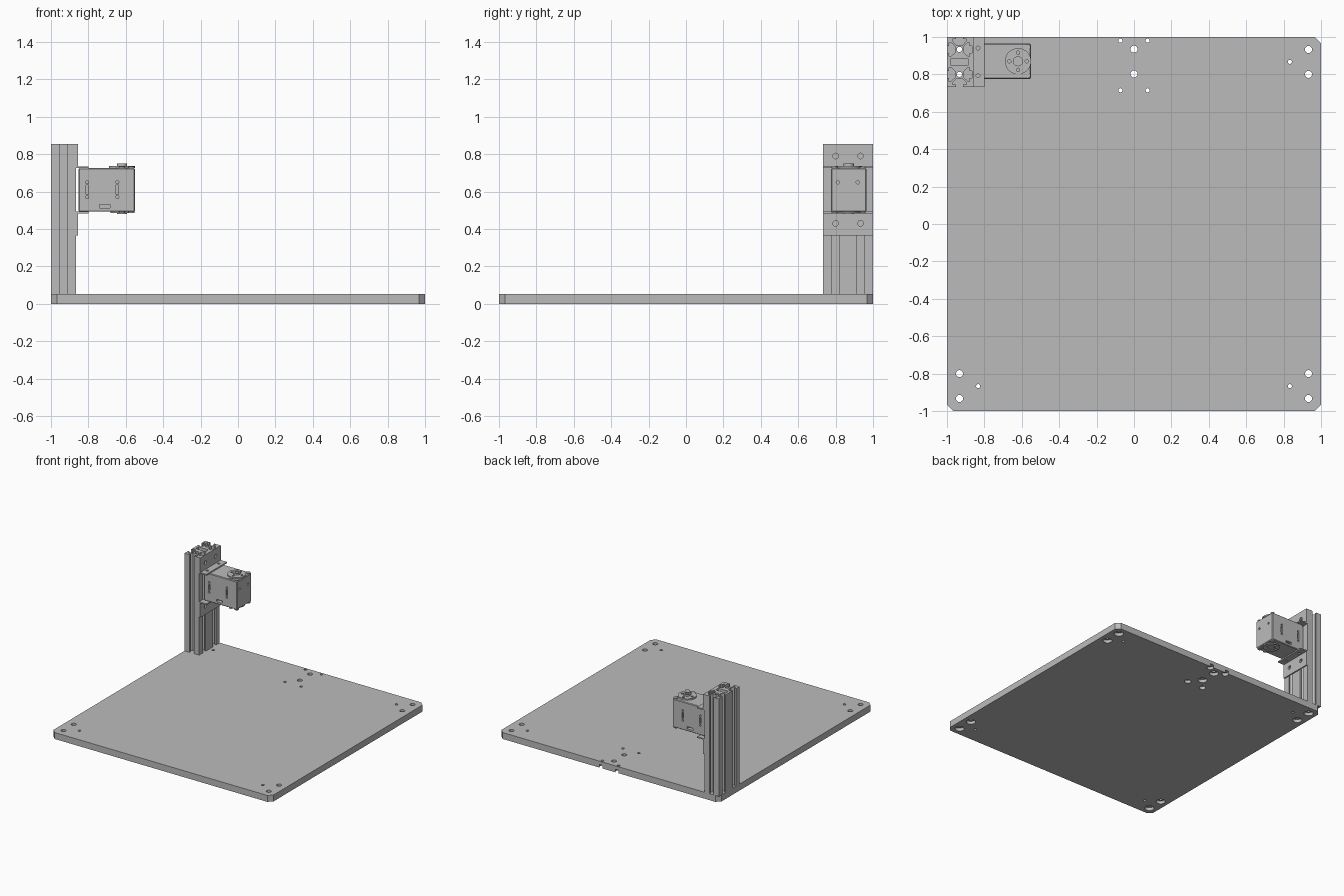
import bpy, bmesh, math
from mathutils import Matrix, Vector

default = bpy.data.objects.get("Cube")
if default:
    bpy.data.objects.remove(default, do_unlink=True)

grey = bpy.data.materials.new("plain grey")
grey.use_nodes = True
GREY = (0.5, 0.5, 0.5, 1)
grey.diffuse_color = GREY
for node in grey.node_tree.nodes:
    if node.type == 'BSDF_PRINCIPLED':
        node.inputs["Base Color"].default_value = GREY


def finish(name, bm):
    bmesh.ops.recalc_face_normals(bm, faces=bm.faces)
    mesh = bpy.data.meshes.new(name)
    bm.to_mesh(mesh)
    bm.free()
    mesh.materials.append(grey)
    ob = bpy.data.objects.new(name, mesh)
    bpy.context.collection.objects.link(ob)
    return ob


def prism(name, outline, z0, z1):
    bm = bmesh.new()
    face = bm.faces.new([bm.verts.new((x, y, z0)) for x, y in outline])
    ext = bmesh.ops.extrude_face_region(bm, geom=[face])
    top = [v for v in ext["geom"] if isinstance(v, bmesh.types.BMVert)]
    bmesh.ops.translate(bm, verts=top, vec=(0, 0, z1 - z0))
    return finish(name, bm)


def add_box(bm, lo, hi):
    lo, hi = Vector(lo), Vector(hi)
    m = Matrix.Translation((lo + hi) / 2) @ Matrix.Diagonal((*(hi - lo), 1))
    bmesh.ops.create_cube(bm, size=1, matrix=m)


def add_cyl(bm, centre, r, length, axis='Z', sides=24):
    turn = {'Z': Matrix(), 'X': Matrix.Rotation(math.pi / 2, 4, 'Y'),
            'Y': Matrix.Rotation(math.pi / 2, 4, 'X')}[axis]
    bmesh.ops.create_cone(bm, cap_ends=True, segments=sides, radius1=r, radius2=r,
                          depth=length, matrix=Matrix.Translation(centre) @ turn)


def activate(ob):
    bpy.ops.object.select_all(action='DESELECT')
    ob.select_set(True)
    bpy.context.view_layer.objects.active = ob


def cut(ob, bm):
    cutter = finish("cutter", bm)
    cutter.hide_render = True
    mod = ob.modifiers.new("cut", 'BOOLEAN')
    mod.operation, mod.solver, mod.object = 'DIFFERENCE', 'EXACT', cutter
    activate(ob)
    bpy.ops.object.modifier_apply(modifier=mod.name)
    bpy.data.objects.remove(cutter, do_unlink=True)


def smooth(ob):
    activate(ob)
    bpy.ops.object.shade_smooth_by_angle(angle=math.radians(30))


# Base plate with clipped corners
T, C = 0.053, 0.967
base = prism("base_plate", [(-C, -1), (C, -1), (1, -C), (1, C),
                            (C, 1), (-C, 1), (-1, C), (-1, -C)], 0, T)

# Bolt holes with counterbores underneath
big = [(0, 0.935), (0, 0.802)]
small = [(sx * 0.073, y) for sx in (-1, 1) for y in (0.98, 0.715)]
pilot = []
for sx in (-1, 1):
    for sy in (-1, 1):
        big += [(sx * 0.933, sy * 0.933), (sx * 0.933, sy * 0.8)]
        pilot.append((sx * 0.833, sy * 0.867))
holes, bores = bmesh.new(), bmesh.new()
for group, r, bore in ((big, 0.019, 0.035), (small, 0.011, 0.025), (pilot, 0.011, 0)):
    for x, y in group:
        add_cyl(holes, (x, y, 0), r, 0.2)
        if bore:
            add_cyl(bores, (x, y, -0.025), bore, 0.1)
cut(base, holes)
cut(base, bores)
smooth(base)

# Upright slotted rail: two square cells side by side
H = 0.0667
PX, PY = -1 + H, 1 - 2 * H
half_slot = [(0.019, 0), (0.019, 0.012), (0.038, 0.012), (0.038, 0.02), (0.018, 0.042)]
slot = [(-t, d) for t, d in half_slot] + half_slot[::-1]
outline = []
# Each side: start corner, travel direction, slot centres along it
for corner, way, centres in (((-H, -2 * H), (1, 0), (H,)),
                             ((H, -2 * H), (0, 1), (H, 3 * H)),
                             ((H, 2 * H), (-1, 0), (H,)),
                             ((-H, 2 * H), (0, -1), (H, 3 * H))):
    inward = (-way[1], way[0])
    for s, d in [(0, 0)] + [(c + t, d) for c in centres for t, d in slot]:
        outline.append((PX + corner[0] + way[0] * s + inward[0] * d,
                        PY + corner[1] + way[1] * s + inward[1] * d))
rail = prism("upright_rail", outline, T, 0.855)
bm = bmesh.new()
for sy in (-1, 1):
    add_cyl(bm, (PX, PY + sy * H, 0.5), 0.014, 2)
add_box(bm, (PX - 0.045, PY - 0.018, -1), (PX + 0.045, PY + 0.018, 2))
cut(rail, bm)
smooth(rail)

# Angle brackets above and below the motor
FX = -1 + 2 * H
for name, inner, outer, bolt in (("upper_bracket", 0.725, 0.855, 0.79),
                                 ("lower_bracket", 0.492, 0.365, 0.43)):
    step = math.copysign(0.01, outer - inner)
    section = [(FX, inner), (-0.8, inner), (-0.8, inner + step),
               (FX + 0.01, inner + step), (FX + 0.01, outer), (FX, outer)]
    bracket = prism(name, section, -1, -1 + 4 * H)
    bracket.data.transform(Matrix.Rotation(math.pi / 2, 4, 'X'))
    bracket.data.update()
    # the turned profile runs from y = 1 backwards
    bm = bmesh.new()
    for sy in (-1, 1):
        add_cyl(bm, (FX, PY + sy * H, bolt), 0.015, 0.1, 'X')
        add_cyl(bm, (-0.834, PY + sy * 0.074, inner), 0.01, 0.06)
    cut(bracket, bm)
    smooth(bracket)

# Motor case
X0, X1, Y0, Y1, Z0, Z1 = -0.853, -0.552, 0.775, 0.965, 0.492, 0.725
bm = bmesh.new()
add_box(bm, (X0, Y0, Z0), (X1, Y1, Z1))
bmesh.ops.bevel(bm, geom=bm.edges[:], offset=0.005, segments=1, affect='EDGES')
case = finish("motor_case", bm)
bm = bmesh.new()
for y in (Y0, Y1):
    for x in (-0.806, -0.645):
        for z in (0.57, 0.65):
            add_cyl(bm, (x, y, z), 0.008, 0.03, 'Y', 16)
        add_box(bm, (x - 0.007, y - 0.015, 0.585), (x + 0.007, y + 0.015, 0.635))
    # cable socket
    add_box(bm, (-0.74, y - 0.03, 0.512), (-0.685, y + 0.03, 0.53))
for y in (0.812, 0.918):
    add_cyl(bm, (X1, y, 0.65), 0.009, 0.03, 'X', 16)
cut(case, bm)
smooth(case)

# Turning discs, hubs and screw heads on both ends of the motor
HX, HY = -0.62, 0.87
for name, face, way, disc_r, thick, hub in (("output", Z1, 1, 0.07, 0.012, 0.025),
                                            ("idler", Z0, -1, 0.062, 0.008, 0.013)):
    bm = bmesh.new()
    add_cyl(bm, (HX, HY, face + way * thick / 2), disc_r, thick, sides=40)
    disc = finish(name + "_disc", bm)
    bm = bmesh.new()
    for i in range(4):
        a = i * math.pi / 2
        add_cyl(bm, (HX + 0.046 * math.cos(a), HY + 0.046 * math.sin(a), face),
                0.009, 0.1, sides=16)
    cut(disc, bm)
    smooth(disc)

    bm = bmesh.new()
    add_cyl(bm, (HX, HY, face + way * hub / 2), 0.027, hub)
    ring = finish(name + "_hub", bm)
    bm = bmesh.new()
    add_cyl(bm, (HX, HY, face + way * (hub + 0.002)), 0.016, 0.02)
    cut(ring, bm)
    smooth(ring)

    bm = bmesh.new()
    for x, y in ((-0.569, 0.945), (-0.569, 0.795), (-0.62, 0.795)):
        add_cyl(bm, (x, y, face + way * 0.004), 0.016, 0.008)
    smooth(finish(name + "_screws", bm))
